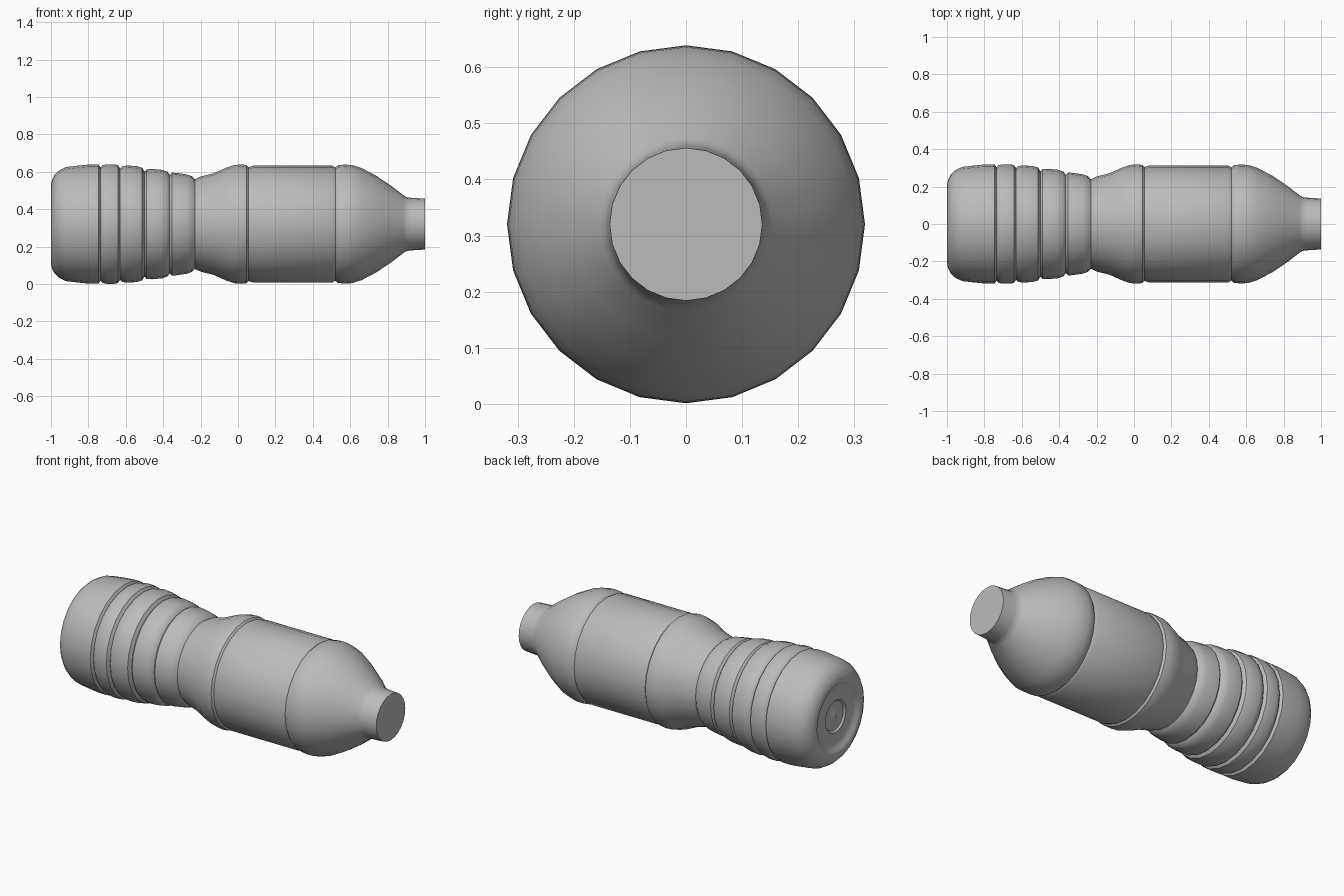
import bpy, bmesh, math

cube = bpy.data.objects.get("Cube")
if cube:
    bpy.data.objects.remove(cube)

SIDES = 24
AXIS_Z = 0.32

grey = bpy.data.materials.new("plain grey")
grey.use_nodes = True
colour = (0.5, 0.5, 0.5, 1)
grey.diffuse_color = colour
grey.node_tree.nodes["Principled BSDF"].inputs["Base Color"].default_value = colour


def rib(x0, x1, r0, r1, bulge=0.006):
    """Rounded band between two grooves, as (x, radius) points."""
    w = x1 - x0
    return [(x0, r0 - 0.012), (x0 + 0.012, r0),
            (x0 + w * 0.3, r0 * 0.7 + r1 * 0.3 + bulge),
            (x0 + w * 0.7, r0 * 0.3 + r1 * 0.7 + bulge), (x1 - 0.012, r1)]


# Recessed base with concentric rings, then the rounded heel
profile = [(-0.975, 0), (-0.975, 0.02), (-0.97, 0.03), (-0.97, 0.085),
           (-0.98, 0.095), (-0.98, 0.15), (-0.985, 0.185), (-0.998, 0.2),
           (-1, 0.21), (-0.995, 0.235), (-0.98, 0.265), (-0.955, 0.288),
           (-0.92, 0.305), (-0.86, 0.312), (-0.8, 0.318), (-0.745, 0.318)]
# Grip ribs tapering to the waist
profile += rib(-0.735, -0.63, 0.315, 0.315, 0.004)
profile += rib(-0.63, -0.5, 0.31, 0.301)
profile += rib(-0.5, -0.365, 0.293, 0.28)
profile += rib(-0.365, -0.235, 0.275, 0.256, 0.004)
# Waist and upper band
profile += [(-0.23, 0.24), (-0.2, 0.254), (-0.13, 0.272), (-0.06, 0.303),
            (-0.02, 0.316), (0.02, 0.319), (0.045, 0.316), (0.055, 0.305)]
# Label panel
profile += [(0.08, 0.312), (0.505, 0.312), (0.52, 0.303)]
# Shoulder and neck
profile += [(0.535, 0.315), (0.57, 0.318), (0.61, 0.316), (0.66, 0.3),
            (0.74, 0.258), (0.82, 0.204), (0.885, 0.154), (0.9, 0.145),
            (0.92, 0.141), (1, 0.136)]

bm = bmesh.new()
verts = [bm.verts.new((x, 0, r)) for x, r in profile]
edges = [bm.edges.new(pair) for pair in zip(verts, verts[1:])]
bmesh.ops.spin(bm, geom=verts + edges, cent=(0, 0, 0), axis=(1, 0, 0),
               angle=math.tau, steps=SIDES, use_merge=False)
bmesh.ops.remove_doubles(bm, verts=bm.verts, dist=0.0005)
# Flat mouth cap
rim = [e for e in bm.edges if e.is_boundary]
bmesh.ops.holes_fill(bm, edges=rim, sides=0)
bmesh.ops.recalc_face_normals(bm, faces=bm.faces)

mesh = bpy.data.meshes.new("bottle")
bm.to_mesh(mesh)
bm.free()
mesh.materials.append(grey)
bottle = bpy.data.objects.new("bottle", mesh)
bottle.location.z = AXIS_Z
bpy.context.collection.objects.link(bottle)

bpy.context.view_layer.objects.active = bottle
bottle.select_set(True)
bpy.ops.object.shade_smooth_by_angle(angle=math.radians(40))
